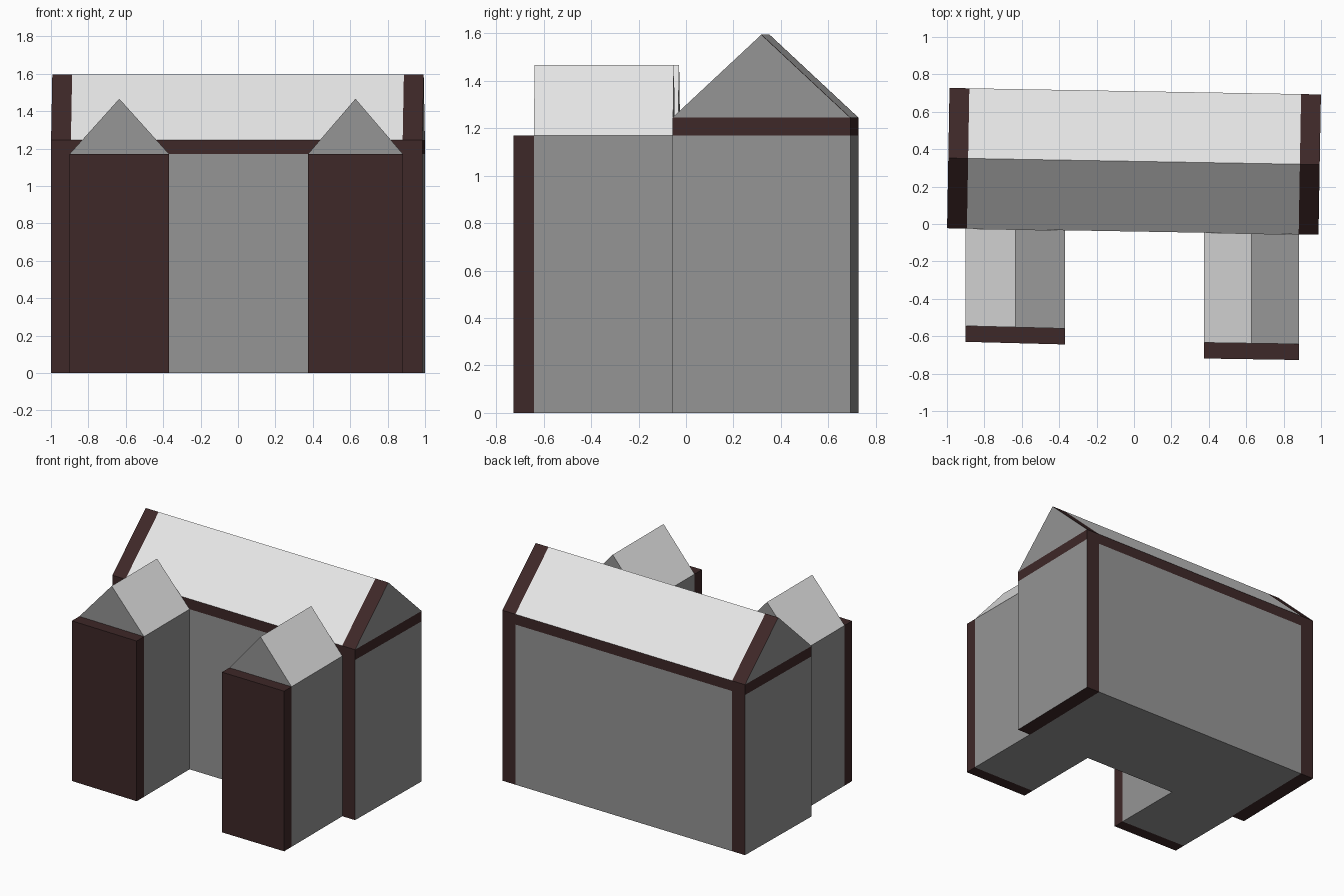
import bpy, bmesh, math
from mathutils import Matrix

cube = bpy.data.objects.get("Cube")
if cube:
    bpy.data.objects.remove(cube, do_unlink=True)


def material(name, rgb):
    m = bpy.data.materials.new(name)
    m.use_nodes = True
    m.diffuse_color = (*rgb, 1)
    m.node_tree.nodes["Principled BSDF"].inputs["Base Color"].default_value = (*rgb, 1)
    return m


MATS = [material("wall_grey", (0.30, 0.30, 0.30)),
        material("roof_pale_grey", (0.80, 0.80, 0.80)),
        material("trim_dark_brown", (0.048, 0.021, 0.021))]
WALL, ROOF, TRIM = range(3)


def loft(name, rings, rule, transform=Matrix()):
    """Skin matching rings of points, cap the ends and colour faces by rule."""
    bm = bmesh.new()
    loops = [[bm.verts.new(p) for p in ring] for ring in rings]
    n = len(loops[0])
    for a, b in zip(loops, loops[1:]):
        for i in range(n):
            j = (i + 1) % n
            bm.faces.new((a[i], a[j], b[j], b[i]))
    bm.faces.new(loops[0])
    bm.faces.new(loops[-1])
    bmesh.ops.recalc_face_normals(bm, faces=bm.faces)
    for f in bm.faces:
        f.material_index = rule(f.normal, f.calc_center_median())
    bm.transform(transform)
    mesh = bpy.data.meshes.new(name)
    bm.to_mesh(mesh)
    bm.free()
    for m in MATS:
        mesh.materials.append(m)
    obj = bpy.data.objects.new(name, mesh)
    bpy.context.collection.objects.link(obj)
    return obj


# Main hall, turned slightly on the ground
HALF_X, HALF_Y, POST = 0.993, 0.375, 0.106
EAVES, WALL_TOP, RIDGE = 1.245, 1.17, 1.595
TURN = math.radians(-1)
HALL = Matrix.Translation((0, 0.335, 0)) @ Matrix.Rotation(TURN, 4, "Z")
STATIONS = (-HALF_X, POST - HALF_X, HALF_X - POST, HALF_X)


def along_x(profile):
    return [[(x, y, z) for y, z in profile] for x in STATIONS]


def box_profile(z0, z1):
    return [(-HALF_Y, z0), (HALF_Y, z0), (HALF_Y, z1), (-HALF_Y, z1)]


def end_trim(inner):
    # End strips are trim, the gable sides are wall, the rest is the inner colour
    def rule(normal, centre):
        if abs(normal.x) > 0.9:
            return WALL
        return TRIM if abs(centre.x) > HALF_X - POST else inner
    return rule


loft("hall_walls", along_x(box_profile(0, WALL_TOP)), end_trim(WALL), HALL)
loft("eaves_band", along_x(box_profile(WALL_TOP, EAVES)), lambda n, c: TRIM, HALL)
loft("hall_roof", along_x([(-HALF_Y, EAVES), (HALF_Y, EAVES), (0, RIDGE)]),
     end_trim(ROOF), HALL)


# Two front wings, each with a gabled roof and a dark front slab
def wing(side, x0, x1, y0, y1):
    slab = 0.085
    mid = (x0 + x1) / 2

    def front(x):
        return y0 + (y1 - y0) * (x - x0) / (x1 - x0)

    def slab_back(x):
        return front(x) + slab

    def hall_front(x):
        return 0.335 - HALF_Y + math.tan(TURN) * x

    def along_y(profile, *lines):
        return [[(x, line(x), z) for x, z in profile] for line in lines]

    box = [(x0, 0), (x1, 0), (x1, WALL_TOP), (x0, WALL_TOP)]
    gable = [(x0, WALL_TOP), (x1, WALL_TOP), (mid, 1.466)]
    loft(side + "_wing_walls", along_y(box, slab_back, hall_front), lambda n, c: WALL)
    loft(side + "_wing_front", along_y(box, front, slab_back), lambda n, c: TRIM)
    loft(side + "_wing_roof", along_y(gable, slab_back, hall_front),
         lambda n, c: ROOF if n.z > 0.3 else WALL)


wing("right", -0.901, -0.368, -0.63, -0.644)
wing("left", 0.374, 0.882, -0.719, -0.727)
